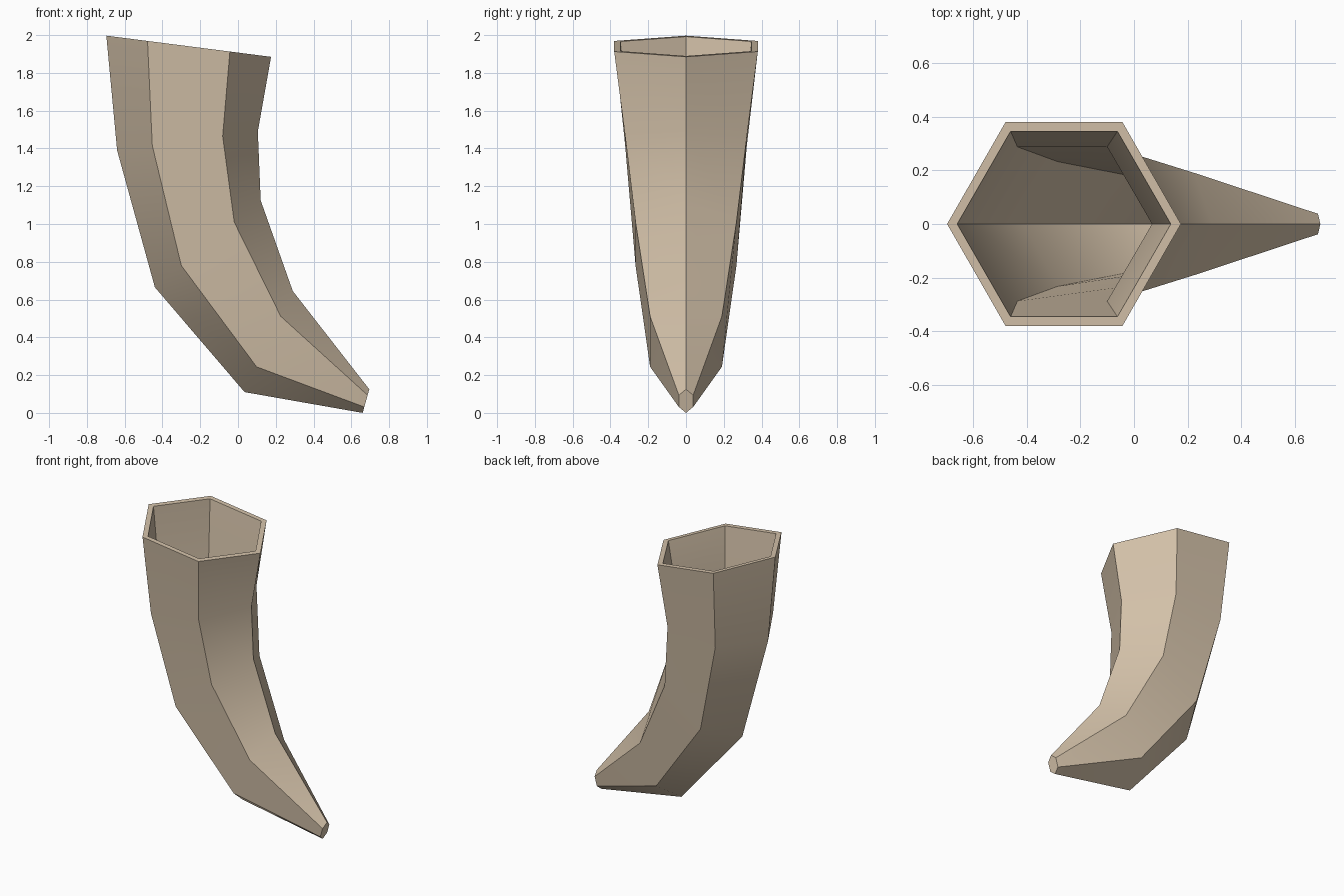
import bpy, bmesh, math
from mathutils import Vector

if "Cube" in bpy.data.objects:
    bpy.data.objects.remove(bpy.data.objects["Cube"])

# Horn stations: outer-bend point (x, z), inner-bend point (x, z), half width in y
STATIONS = [
    ((-0.697, 1.997), (0.175, 1.885), 0.380),
    ((-0.640, 1.390), (0.105, 1.490), 0.322),
    ((-0.440, 0.665), (0.120, 1.125), 0.267),
    ((0.035, 0.110), (0.290, 0.645), 0.190),
    ((0.660, 0.000), (0.695, 0.125), 0.038),
]
WALL = 0.038


def hex_ring(bm, station, inset):
    """Six-sided section across the horn, shrunk by the wall thickness."""
    (ax, az), (bx, bz), width = station
    a, b = Vector((ax, 0, az)), Vector((bx, 0, bz))
    centre, half = (a + b) / 2, (b - a) / 2
    r = half.length
    half *= max(r - inset, 0.4 * r) / r
    width = max(width - inset * 0.9, 0.4 * width)
    ring = []
    for k in range(6):
        t = math.radians(60 * k)
        y = width * math.sin(t) / math.sin(math.radians(60))
        ring.append(bm.verts.new(centre + half * math.cos(t) + Vector((0, y, 0))))
    return ring


def bridge(bm, r1, r2):
    for k in range(6):
        n = (k + 1) % 6
        bm.faces.new((r1[k], r1[n], r2[n], r2[k]))


bm = bmesh.new()
outer = [hex_ring(bm, s, 0) for s in STATIONS]
inner = [hex_ring(bm, s, WALL) for s in STATIONS]
# keep the hollow short of the closed tip
for v in inner[-1]:
    v.co += Vector((-0.05, 0, 0.015))

# Outer and inner walls, tip caps and open rim
for rings in (outer, inner):
    for r1, r2 in zip(rings, rings[1:]):
        bridge(bm, r1, r2)
    bm.faces.new(rings[-1])
bridge(bm, outer[0], inner[0])
bmesh.ops.recalc_face_normals(bm, faces=bm.faces[:])

# Smooth along the bend, crisp along the ridges, rim and tip
for f in bm.faces:
    f.smooth = True
for e in bm.edges:
    e.smooth = False
for rings in (outer, inner):
    for ring in rings[1:-1]:
        for k in range(6):
            bm.edges.get((ring[k], ring[(k + 1) % 6])).smooth = True

mesh = bpy.data.meshes.new("horn")
bm.to_mesh(mesh)
bm.free()

mat = bpy.data.materials.new("bone_tan")
mat.diffuse_color = (0.66, 0.54, 0.40, 1)
mat.use_nodes = True
mat.node_tree.nodes["Principled BSDF"].inputs["Base Color"].default_value = mat.diffuse_color
mesh.materials.append(mat)
horn = bpy.data.objects.new("horn", mesh)
bpy.context.collection.objects.link(horn)
